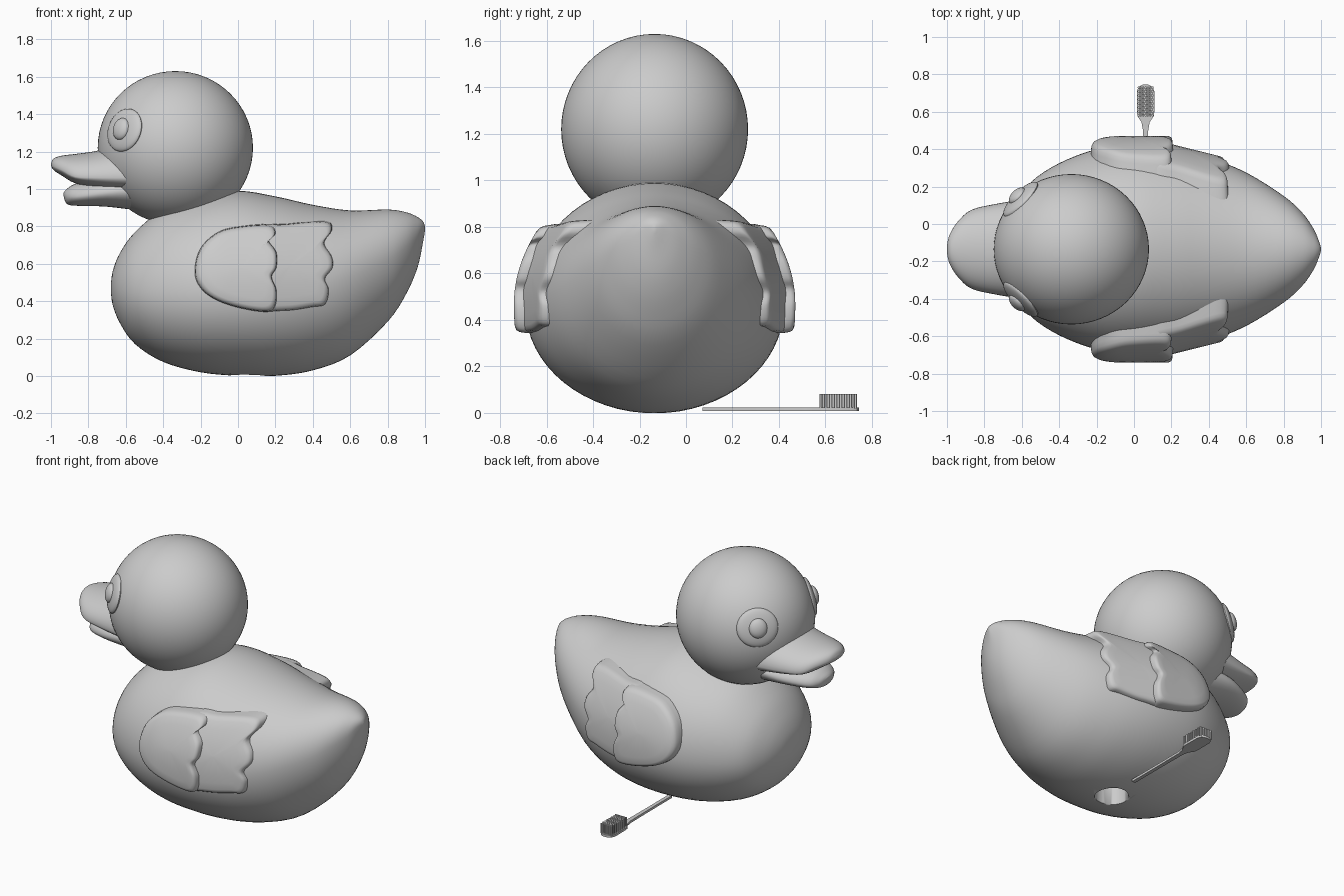
import bpy, bmesh, math
from mathutils import Vector, Matrix

if "Cube" in bpy.data.objects:
    bpy.data.objects.remove(bpy.data.objects["Cube"])

CY = -0.135                      # centre line of the duck
MAT = bpy.data.materials.new("plain_grey")
MAT.diffuse_color = (0.6, 0.6, 0.6, 1)
MAT.use_nodes = True
MAT.node_tree.nodes["Principled BSDF"].inputs["Base Color"].default_value = MAT.diffuse_color


def finish(name, bm, angle=40):
    bmesh.ops.recalc_face_normals(bm, faces=bm.faces)
    me = bpy.data.meshes.new(name)
    bm.to_mesh(me)
    bm.free()
    me.materials.append(MAT)
    ob = bpy.data.objects.new(name, me)
    bpy.context.collection.objects.link(ob)
    bpy.ops.object.select_all(action='DESELECT')
    ob.select_set(True)
    bpy.context.view_layer.objects.active = ob
    bpy.ops.object.shade_smooth_by_angle(angle=math.radians(angle))
    return ob


def spline(pts, steps, closed=False):
    """Catmull-Rom through tuples of any size."""
    n, out = len(pts), []
    pick = (lambda i: pts[i % n]) if closed else (lambda i: pts[max(0, min(n - 1, i))])
    for i in range(n if closed else n - 1):
        a, b, c, d = (pick(i + k) for k in (-1, 0, 1, 2))
        for s in range(steps):
            t = s / steps
            out.append(tuple(0.5 * (2 * q + (r - p) * t + (2 * p - 5 * q + 4 * r - u) * t * t
                                    + (3 * q - p - 3 * r + u) * t ** 3)
                             for p, q, r, u in zip(a, b, c, d)))
    if not closed:
        out.append(pts[-1])
    return out


def skin(bm, rings):
    rows = [[bm.verts.new(p) for p in ring] for ring in rings]
    n = len(rows[0])
    for a, b in zip(rows, rows[1:]):
        for i in range(n):
            bm.faces.new((a[i], a[(i + 1) % n], b[(i + 1) % n], b[i]))
    bm.faces.new(rows[0])
    bm.faces.new(rows[-1])


def loft(name, stations, n=48, steps=4):
    """Stations along x: (x, half width, widest z, top z, bottom z)."""
    rings = []
    for x, w, zc, zt, zb in spline(stations, steps):
        ring = []
        for i in range(n):
            a = 2 * math.pi * i / n
            s = math.sin(a)
            ring.append((x, CY + w * math.cos(a), zc + s * ((zt - zc) if s > 0 else (zc - zb))))
        rings.append(ring)
    bm = bmesh.new()
    skin(bm, rings)
    return finish(name, bm)


def ellipsoid(name, matrix, seg=48):
    bm = bmesh.new()
    bmesh.ops.create_uvsphere(bm, u_segments=seg, v_segments=seg // 2, radius=1, matrix=matrix)
    return finish(name, bm)


# Body with upturned tail
body = loft("body", [
    (-.68, .01, .47, .48, .46), (-.67, .12, .47, .56, .38), (-.63, .24, .46, .66, .28),
    (-.55, .36, .45, .77, .17), (-.4, .46, .45, .89, .075), (-.2, .535, .45, .96, .02),
    (0, .555, .45, .99, .001), (.2, .54, .46, .96, .001), (.4, .49, .48, .915, .03),
    (.6, .41, .53, .885, .11), (.8, .285, .62, .89, .29), (.9, .195, .69, .875, .44),
    (.96, .11, .74, .85, .58), (.99, .04, .79, .825, .72), (1.0, .005, .79, .80, .78)], 64)

# Round hole in the underside
bm = bmesh.new()
bmesh.ops.create_cone(bm, cap_ends=True, segments=40, radius1=.1, radius2=.1, depth=.5,
                      matrix=Matrix.Translation((.06, CY, 0)))
cutter = finish("hole_cutter", bm)
cutter.hide_render = True
mod = body.modifiers.new("hole", 'BOOLEAN')
mod.operation, mod.solver, mod.object = 'DIFFERENCE', 'EXACT', cutter
bpy.context.view_layer.objects.active = body
bpy.ops.object.modifier_move_to_index(modifier="hole", index=0)
bpy.ops.object.modifier_apply(modifier="hole")
bpy.data.objects.remove(cutter)

# Head
HC = Vector((-.335, CY, 1.22))
ellipsoid("head", Matrix.Translation(HC) @ Matrix.Diagonal((.415, .402, .41, 1)), 64)

# Bill
loft("upper_bill", [
    (-1.0, .02, 1.13, 1.135, 1.125), (-.985, .08, 1.12, 1.163, 1.10), (-.94, .15, 1.10, 1.178, 1.07),
    (-.87, .21, 1.065, 1.187, 1.03), (-.75, .24, 1.06, 1.205, 1.0), (-.6, .265, 1.06, 1.25, .98)])
loft("lower_bill", [
    (-.932, .02, .97, .98, .96), (-.915, .08, .96, 1.0, .92), (-.86, .14, .96, 1.03, .91),
    (-.7, .2, .98, 1.06, .905), (-.5, .21, 1.0, 1.05, .88)])

# Eyes: a shallow disc with a small dome on it
for s, side in ((-1, "near"), (1, "far")):
    d = Vector((-.69, s * .68, .24)).normalized()
    zx = d.to_track_quat('Z', 'Y').to_matrix().to_4x4()
    for part, r, h, off in (("eye", (.125, .118), .032, .392), ("pupil", (.055, .06), .03, .418)):
        ellipsoid(f"{part}_{side}", Matrix.Translation(HC + d * off) @ zx
                  @ Matrix.Diagonal((r[0], r[1], h, 1)), 32)


# Wings: two overlapping scalloped plates per side, following the body curve
def front_depth(x, z):
    return .605 - 1.0 * max(0, z - .47) ** 2 - .6 * max(0, .45 - z) ** 2 - 1.2 * max(0, -.08 - x) ** 2


def rear_depth(x, z):
    return front_depth(x, z) - .03 - .25 * (x - .15)


FRONT = [(-.23, .55), (-.2, .68), (-.1, .77), (.03, .8), (.17, .805), (.2, .76), (.165, .725), (.205, .66),
         (.205, .58), (.18, .53), (.205, .46), (.2, .38), (.16, .345), (.03, .36), (-.1, .4), (-.19, .46)]
REAR = [(.08, .58), (.09, .79), (.25, .81), (.46, .825), (.5, .78), (.46, .71), (.5, .64), (.505, .58),
        (.465, .52), (.485, .46), (.465, .385), (.4, .37), (.25, .35), (.1, .37)]


def wing_plate(name, outline, depth, side, centre, lip):
    rings = []
    for k, drop in ((1.04, None), (1.0, lip), (.985, lip * .45), (.95, lip * .12), (.88, 0),
                    (.7, 0), (.45, 0), (.2, 0), (.02, 0)):
        ring = []
        for x, z in spline(outline, 5, True):
            x, z = centre[0] + (x - centre[0]) * k, centre[1] + (z - centre[1]) * k
            h = max(.2, depth(x, z) - .2) if drop is None else depth(x, z) - drop
            ring.append((x, CY + side * h, z))
        rings.append(ring)
    bm = bmesh.new()
    skin(bm, rings)
    finish(name, bm, 50)


for s, side in ((-1, "near"), (1, "far")):
    wing_plate(f"wing_front_{side}", FRONT, front_depth, s, (.02, .58), .04)
    wing_plate(f"wing_rear_{side}", REAR, rear_depth, s, (.28, .59), .03)

# Toothbrush lying on the ground: handle and head plate from one half outline
BX = .062
half = [(.07, .012), (.3, .012), (.5, .014), (.545, .022), (.575, .043), (.6, .047),
        (.71, .047), (.735, .036), (.745, .015)]
outline = [(BX + w, y) for y, w in half] + [(BX - w, y) for y, w in reversed(half)]
bm = bmesh.new()
skin(bm, [[(x, y, z) for x, y in outline] for z in (.008, .023)])
finish("brush_handle", bm, 30)

# Bristle tufts in staggered rows
bm = bmesh.new()
for j in range(15):
    for i in range(7 - j % 2):
        x = BX + (i - (6 - j % 2) / 2) * .0125
        bmesh.ops.create_cone(bm, cap_ends=True, segments=8, radius1=.0055, radius2=.0055, depth=.062,
                              matrix=Matrix.Translation((x, .58 + j * .0107, .05)))
finish("brush_bristles", bm, 50)
